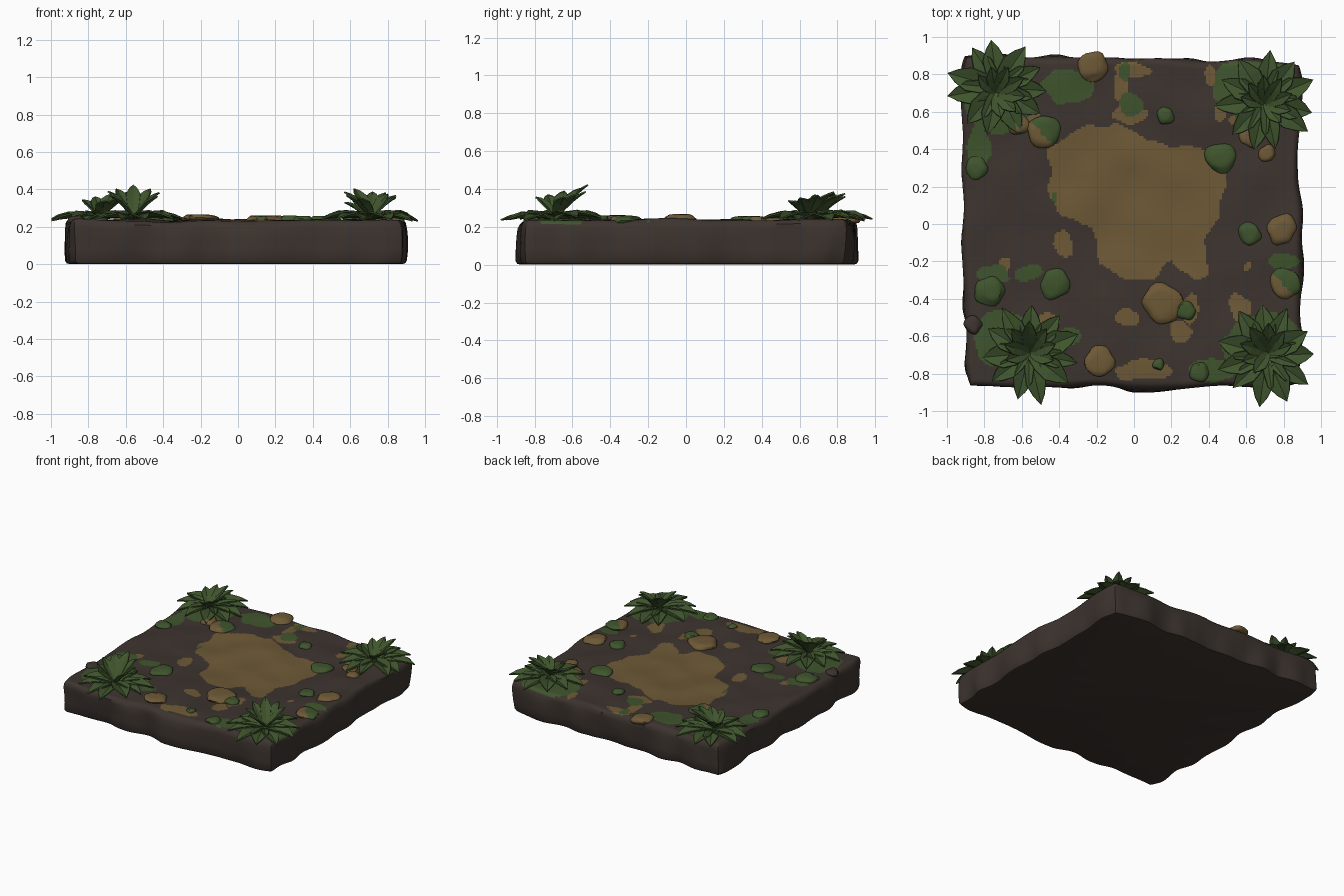
import bpy, bmesh, math, random
from math import sin, cos, pi
from mathutils import Vector, noise

random.seed(4)
cube = bpy.data.objects.get("Cube")
if cube:
    bpy.data.objects.remove(cube, do_unlink=True)


def material(name, rgb):
    m = bpy.data.materials.new(name)
    m.use_nodes = True
    m.diffuse_color = (*rgb, 1)
    m.node_tree.nodes["Principled BSDF"].inputs["Base Color"].default_value = (*rgb, 1)
    return m


MATS = [material("dark earth", (0.046, 0.034, 0.028)),
        material("dry sand", (0.155, 0.1, 0.037)),
        material("leaf green", (0.05, 0.09, 0.026))]
EARTH, SAND, GREEN = range(3)


def finish(bm, name, smooth=None):
    bmesh.ops.recalc_face_normals(bm, faces=bm.faces)
    mesh = bpy.data.meshes.new(name)
    bm.to_mesh(mesh)
    bm.free()
    for m in MATS:
        mesh.materials.append(m)
    ob = bpy.data.objects.new(name, mesh)
    bpy.context.collection.objects.link(ob)
    if smooth:
        bpy.ops.object.select_all(action='DESELECT')
        ob.select_set(True)
        bpy.context.view_layer.objects.active = ob
        bpy.ops.object.shade_smooth_by_angle(angle=math.radians(smooth))
    return ob


def wobble(x, y, scale, seed=0):
    return noise.noise(Vector((x * scale, y * scale, seed)))


# Painted ground: sand clearing outline and patches (x, y, radius x, radius y)
CLEARING = [(-.36, .49), (-.22, .52), (-.1, .54), (.05, .47), (.2, .4), (.43, .4), (.49, .25),
            (.46, .05), (.38, -.1), (.41, -.25), (.33, -.3), (.19, -.2), (.09, -.3),
            (-.05, -.29), (-.18, -.22), (-.22, -.02), (-.4, .05), (-.46, .2), (-.45, .4)]
SAND_PATCHES = [(0, .82, .1, .04), (-.07, .72, .04, .1), (-.02, .58, .09, .05),
                (.41, .8, .04, .06), (.47, .6, .04, .06), (-.38, -.1, .05, .07),
                (-.03, -.5, .05, .05), (.25, -.57, .06, .06), (.3, -.45, .05, .07),
                (.05, -.78, .15, .06), (.56, -.45, .06, .08), (.62, -.23, .02, .02),
                (-.47, -.52, .06, .06), (-.6, .56, .11, .06), (-.7, -.22, .04, .03),
                (.6, .54, .08, .05)]
GREEN_PATCHES = [(-.35, .74, .14, .09), (-.02, .64, .07, .06), (-.05, .81, .03, .04),
                 (-.56, -.26, .08, .04), (-.75, -.28, .08, .06), (-.34, -.6, .06, .05),
                 (.8, -.2, .09, .05), (-.83, .42, .06, .12), (-.41, .14, .02, .03),
                 (-.72, .66, .18, .17), (.62, .74, .2, .18), (-.7, -.62, .16, .15),
                 (.7, -.66, .22, .18), (.42, -.78, .12, .06)]


def in_clearing(x, y):
    inside = False
    for (ax, ay), (bx, by) in zip(CLEARING, CLEARING[1:] + CLEARING[:1]):
        if (ay > y) != (by > y) and x < ax + (y - ay) * (bx - ax) / (by - ay):
            inside = not inside
    return inside


def in_patch(patches, x, y):
    return any(((x - px) / rx) ** 2 + ((y - py) / ry) ** 2 < 1 for px, py, rx, ry in patches)


def ground_colour(x, y):
    x, y = x + .03 * wobble(x, y, 9, 3), y + .03 * wobble(x, y, 9, 7)
    if in_patch(GREEN_PATCHES, x, y):
        return GREEN
    return SAND if in_clearing(x, y) or in_patch(SAND_PATCHES, x, y) else EARTH


def ground_height(x, y):
    mid = math.exp(-(x * x + y * y) * 6)
    return .236 + .016 * wobble(x, y, 4) - .012 * mid


# Earth slab: fine top, wavy walls, chamfered foot
def outline(u, v):
    x = u * .895 - .008 + .022 * wobble(u, v, 3.5, 2) * abs(u) ** 8 - .012 * v * (u < 0) * abs(u)
    y = v * .872 + .005 + .016 * wobble(u, v, 3.5, 5) * abs(v) ** 8 - .02 * u * v * (v > 0)
    corner = abs(u * v) ** 12
    return x * (1 - .015 * corner), y * (1 - .015 * corner)


bm = bmesh.new()
bmesh.ops.create_grid(bm, x_segments=150, y_segments=150, size=1)
for v in bm.verts:
    edge = max(abs(v.co.x), abs(v.co.y))
    x, y = outline(v.co.x, v.co.y)
    v.co = (x, y, ground_height(x, y) - .02 * max(0, (edge - .97) / .03) ** 2)
for f in bm.faces:
    c = f.calc_center_median()
    f.material_index = ground_colour(c.x, c.y)
rim = [e for e in bm.edges if e.is_boundary]
for z, scale in ((.19, 1.006), (.14, 1), (.08, .998), (.02, .995), (.005, .99), (0, .98)):
    ring = bmesh.ops.extrude_edge_only(bm, edges=rim)["geom"]
    rim = [g for g in ring if isinstance(g, bmesh.types.BMEdge) and g.is_boundary]
    for v in {v for e in rim for v in e.verts}:
        dent = .012 * noise.noise(v.co * 5) * (z > .01)
        v.co = (v.co.x * (scale + dent), v.co.y * (scale + dent), z)
    for g in ring:
        if isinstance(g, bmesh.types.BMFace):
            g.material_index = EARTH
bmesh.ops.holes_fill(bm, edges=rim, sides=0)
finish(bm, "earth_slab", 40)


# Stones: flattened faceted lumps, some with a mossy side (x, y, radius, colour, mossy)
STONES = [(-.22, .84, .08, SAND, 0), (.17, .58, .045, GREEN, 0), (-.48, .49, .085, SAND, 1),
          (-.62, .54, .06, SAND, 0), (.46, .35, .08, GREEN, 0), (.62, -.05, .06, GREEN, 0),
          (.79, -.03, .08, SAND, 0), (.81, -.32, .08, SAND, 1), (.15, -.42, .11, SAND, 0),
          (.28, -.46, .05, GREEN, 0), (-.18, -.73, .08, SAND, 0), (.13, -.75, .03, GREEN, 0),
          (-.42, -.32, .08, GREEN, 0), (-.77, -.36, .08, GREEN, 0), (.62, .47, .06, SAND, 0),
          (.71, .38, .045, SAND, 0), (-.84, .3, .06, GREEN, 0), (.35, -.79, .05, GREEN, 0),
          (-.86, -.54, .05, EARTH, 0)]
for i, (x, y, r, colour, mossy) in enumerate(STONES):
    bm = bmesh.new()
    bmesh.ops.create_icosphere(bm, subdivisions=3, radius=1)
    base = ground_height(x, y)
    for v in bm.verts:
        p = v.co * (1 + .3 * noise.noise(v.co + Vector((i * 3, 0, 0))))
        v.co = (x + p.x * r, y + p.y * r, base + max(-.02, min(p.z, .8) * (.018 + r * .18)))
    for f in bm.faces:
        c = f.calc_center_median()
        f.material_index = GREEN if mossy and c.x + c.y > x + y - r * .2 else colour
    finish(bm, f"stone_{i + 1}", 35)


# Leaf: folded pointed blade along a rising arc
def add_leaf(bm, origin, angle, length, width, lift, droop):
    out, side = Vector((cos(angle), sin(angle), 0)), Vector((-sin(angle), cos(angle), 0))
    rows = []
    for t, w in ((0, .35), (.3, .85), (.58, 1), (.82, .55), (1, 0)):
        mid = origin + out * length * t + Vector((0, 0, lift * t - droop * t * t))
        fold = Vector((0, 0, .2 * width * w))
        half = side * width * w / 2
        rows.append([bm.verts.new(p) for p in (mid - half + fold, mid, mid + half + fold)])
    for a, b in zip(rows, rows[1:]):
        for k in range(2):
            f = bm.faces.new((a[k], a[k + 1], b[k + 1], b[k]))
            f.material_index = GREEN
    bmesh.ops.remove_doubles(bm, verts=rows[-1], dist=1e-5)


# Corner plants: flat rosette plus a leaning upright tuft (x, y, tuft x, tuft y, height, lean)
PLANTS = [("back_right", -.73, .73, -.74, .7, .15, .5), ("back_left", .7, .66, .7, .64, .14, 1),
          ("front_right", -.56, -.69, -.56, -.69, .19, pi / 2),
          ("front_left", .71, -.7, .72, -.69, .17, 2.2)]
for name, x, y, tx, ty, height, lean in PLANTS:
    bm = bmesh.new()
    count = 11
    for k in range(count):
        angle = 2 * pi * (k + random.uniform(-.2, .2)) / count + lean
        add_leaf(bm, Vector((x, y, .245)), angle, random.uniform(.25, .285),
                 random.uniform(.1, .13), .05, random.uniform(.045, .06))
    for k in range(7):
        angle = lean + (k - 3) * .62
        tall = 1 - .11 * abs(k - 3)
        add_leaf(bm, Vector((tx, ty, .245)), angle, .17 - .012 * abs(k - 3), .075,
                 height * tall * 1.25, height * tall * .3)
    ob = finish(bm, name + "_plant")
    solid = ob.modifiers.new("thickness", 'SOLIDIFY')
    solid.thickness = .008
